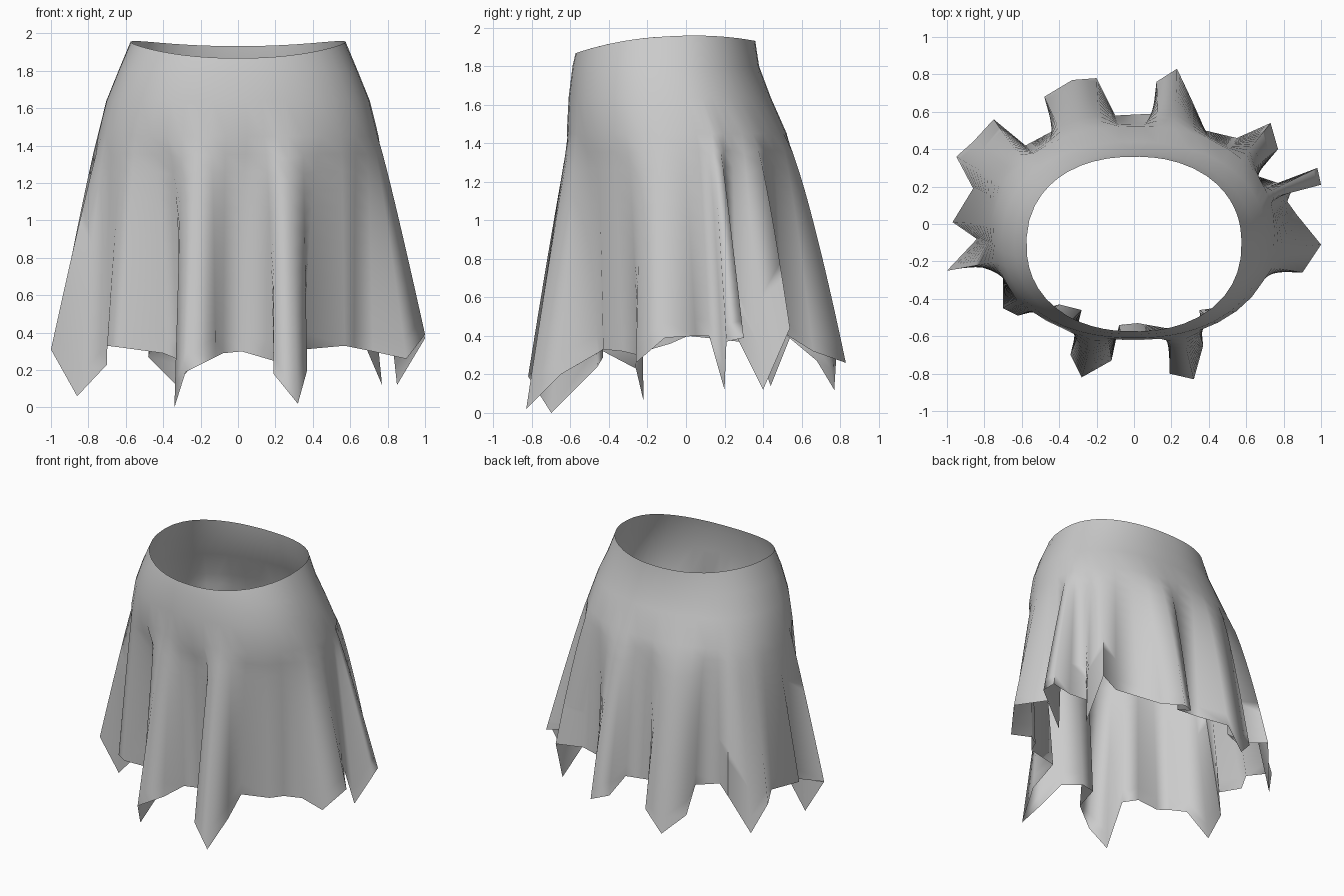
import bpy, bmesh, math

if "Cube" in bpy.data.objects:
    bpy.data.objects.remove(bpy.data.objects["Cube"])

# Hem outline, counter-clockwise from the front centre: (x, y, z)
HEM = [
    (.02, -.53, .30), (.19, -.56, .25), (.19, -.80, .18), (.32, -.83, .02), (.37, -.65, .20),
    (.35, -.46, .31), (.57, -.43, .33), (.62, -.33, .32), (.72, -.25, .30), (.90, -.26, .26),
    (1.0, -.11, .39), (.87, .05, .40), (.82, .12, .40), (.85, .20, .12), (1.0, .21, .37),
    (.98, .30, .39), (.77, .22, .42), (.65, .26, .40), (.77, .40, .12), (.73, .54, .44),
    (.55, .46, .43), (.38, .50, .42), (.31, .66, .32), (.23, .83, .26), (.12, .76, .29),
    (.10, .59, .38), (-.10, .58, .40), (-.20, .78, .28), (-.33, .77, .12), (-.48, .68, .27),
    (-.43, .50, .42), (-.58, .42, .44), (-.75, .56, .44), (-.86, .44, .14), (-.95, .36, .36),
    (-.86, .19, .38), (-.97, .01, .40), (-.84, -.08, .36), (-1.0, -.25, .31), (-.86, -.22, .06),
    (-.70, -.26, .23), (-.70, -.45, .33), (-.62, -.49, .32), (-.40, -.43, .29), (-.28, -.46, .24),
    (-.34, -.70, .00), (-.28, -.82, .19), (-.12, -.73, .27), (-.08, -.54, .29)]

# Unfolded upper body: (half width, half depth, centre y, height)
RINGS = [(.575, .467, -.107, None), (.64, .485, -.105, 1.80),
         (.705, .525, -.085, 1.64), (.752, .572, -.048, 1.45)]
FOLD_STEPS = 12
CY = -.03                               # centre that folds spread around


def column_angles():
    """Even out the hem's own angles so that folds gather from a smooth ring."""
    n = len(HEM)
    raw, last = [], None
    for x, y, _ in HEM:
        a = math.atan2(y / .8, x)
        if last is not None:
            a = last + math.remainder(a - last, math.tau)
        raw.append(a)
        last = a

    def at(i):
        return raw[i % n] + math.tau * (i // n)
    weights = {k: math.exp(-(k / 1.8) ** 2) for k in range(-6, 7)}
    total = sum(weights.values())
    return [sum(w * at(i + k) for k, w in weights.items()) / total for i in range(n)]


def ring_point(a, ring):
    rx, ry, cy, z = ring
    c, s = math.cos(a), math.sin(a)
    e = 2 / 2.2
    x = rx * math.copysign(abs(c) ** e, c)
    y = cy + ry * math.copysign(abs(s) ** e, s)
    if z is None:                       # tilted, slightly dipping waistline
        z = 1.90 + .032 * s + .055 * c * c
    return x, y, z


def fold_point(top, hem, t):
    """Sideways gathering and valleys deepen early; ridges run straighter."""
    a0, r0 = math.atan2(top[1] - CY, top[0]), math.hypot(top[0], top[1] - CY)
    a1, r1 = math.atan2(hem[1] - CY, hem[0]), math.hypot(hem[0], hem[1] - CY)
    early = t ** .58
    ridge = t ** (.78 if hem[1] > .5 else .93)
    a = a0 + math.remainder(a1 - a0, math.tau) * early
    r = r0 + (r1 - r0) * (ridge if r1 > r0 * 1.08 else early)
    return r * math.cos(a), CY + r * math.sin(a), top[2] + (hem[2] - top[2]) * t


bm = bmesh.new()
columns = []
for a, hem in zip(column_angles(), HEM):
    pts = [ring_point(a, r) for r in RINGS]
    top = pts[-1]
    pts += [fold_point(top, hem, k / FOLD_STEPS) for k in range(1, FOLD_STEPS + 1)]
    columns.append([bm.verts.new(p) for p in pts])

for i, col in enumerate(columns):
    nxt = columns[(i + 1) % len(columns)]
    for j in range(len(col) - 1):
        bm.faces.new((col[j], col[j + 1], nxt[j + 1], nxt[j]))

mesh = bpy.data.meshes.new("skirt")
bm.to_mesh(mesh)
bm.free()
skirt = bpy.data.objects.new("skirt", mesh)
bpy.context.collection.objects.link(skirt)
bpy.context.view_layer.objects.active = skirt
skirt.select_set(True)
bpy.ops.object.shade_smooth_by_angle(angle=math.radians(100))
